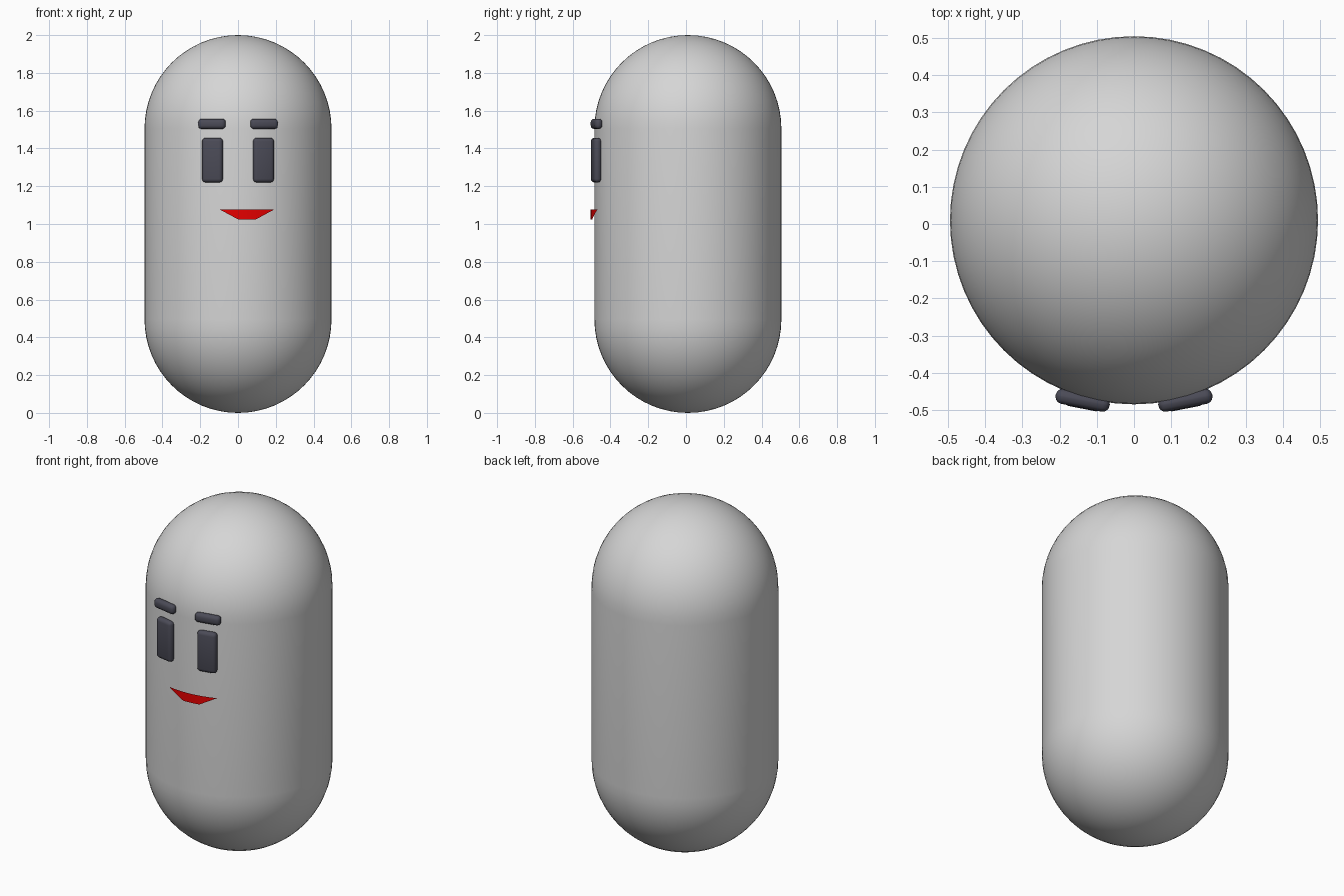
import bpy, bmesh, math
from mathutils import Matrix

if "Cube" in bpy.data.objects:
    bpy.data.objects.remove(bpy.data.objects["Cube"])

R, CY = 0.495, 0.01      # body radius and its centre in y


def material(name, rgb):
    m = bpy.data.materials.new(name)
    m.diffuse_color = (*rgb, 1)
    m.use_nodes = True
    m.node_tree.nodes["Principled BSDF"].inputs["Base Color"].default_value = m.diffuse_color
    return m


GREY = material("light grey", (0.67, 0.67, 0.67))
DARK = material("dark slate", (0.07, 0.07, 0.095))
RED = material("lip red", (0.8, 0.0, 0.0))


def make_object(name, bm, mat, smooth=None):
    me = bpy.data.meshes.new(name)
    bm.to_mesh(me)
    bm.free()
    ob = bpy.data.objects.new(name, me)
    bpy.context.collection.objects.link(ob)
    me.materials.append(mat)
    if smooth:
        bpy.ops.object.select_all(action='DESELECT')
        ob.select_set(True)
        bpy.context.view_layer.objects.active = ob
        bpy.ops.object.shade_smooth_by_angle(angle=math.radians(smooth))
    return ob


# Capsule body: half profile of two quarter arcs, spun around z
STEPS, SEGS = 16, 64
quarter = [i * math.pi / 2 / STEPS for i in range(STEPS + 1)]
profile = [(R * math.sin(a), R - R * math.cos(a)) for a in quarter]
profile += [(r, 2 - z) for r, z in reversed(profile)]
bm = bmesh.new()
verts = [bm.verts.new((r, 0, z)) for r, z in profile]
edges = [bm.edges.new(pair) for pair in zip(verts, verts[1:])]
bmesh.ops.spin(bm, geom=verts + edges, cent=(0, 0, 0), axis=(0, 0, 1),
               angle=2 * math.pi, steps=SEGS, use_duplicate=False)
bmesh.ops.remove_doubles(bm, verts=bm.verts, dist=0.0005)
bmesh.ops.recalc_face_normals(bm, faces=bm.faces)
bm.transform(Matrix.Translation((0, CY, 0)))
make_object("body", bm, GREY, 40)


# Eyes and eyebrows: rounded blocks turned to follow the body
def face_block(name, side, x, y, z, size, bevel):
    bm = bmesh.new()
    bmesh.ops.create_cube(bm, size=1)
    bmesh.ops.scale(bm, vec=size, verts=bm.verts)
    bmesh.ops.bevel(bm, geom=bm.edges[:], offset=bevel, segments=3,
                    profile=0.5, affect='EDGES')
    turn = Matrix.Rotation(side * math.radians(11), 4, 'Z')
    bm.transform(Matrix.Translation((side * x, y, z)) @ turn)
    make_object(name, bm, DARK, 60)


for side, label in ((-1, "left"), (1, "right")):
    face_block(label + "_eye", side, 0.135, -0.476, 1.338, (0.112, 0.042, 0.236), 0.019)
    face_block(label + "_eyebrow", side, 0.138, -0.474, 1.530, (0.148, 0.041, 0.054), 0.019)

# Mouth: thin curved sheet just in front of the body
MR, LEFT, RIGHT, TOP, BOTTOM = R + 0.02, -0.097, 0.192, 1.077, 1.025
bm = bmesh.new()
rows = []
for i in range(13):
    x = LEFT + (RIGHT - LEFT) * i / 12
    y = CY - math.sqrt(MR * MR - x * x)
    slope = min(1, min(i, 12 - i) / 4)
    top = bm.verts.new((x, y, TOP))
    low = bm.verts.new((x, y, TOP + (BOTTOM - TOP) * slope)) if slope else top
    rows.append((low, top))
for a, b in zip(rows, rows[1:]):
    corners = list(dict.fromkeys((a[0], b[0], b[1], a[1])))
    bm.faces.new(corners)
make_object("mouth", bm, RED)
